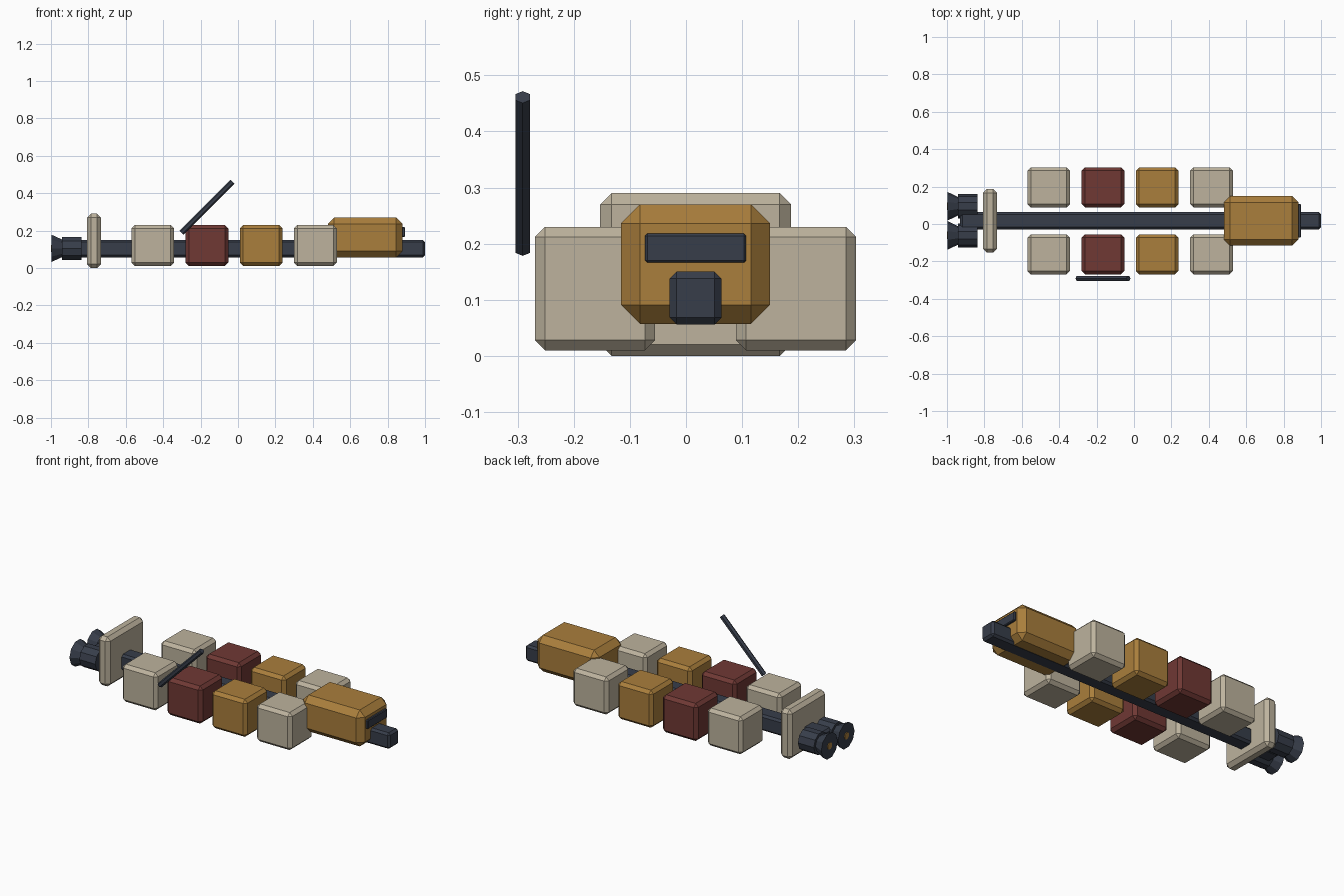
import bpy
from math import radians

cube = bpy.data.objects.get("Cube")
if cube:
    bpy.data.objects.remove(cube, do_unlink=True)

MID = 0.017  # y of the centre line


def material(name, rgb):
    m = bpy.data.materials.new(name)
    m.use_nodes = True
    m.diffuse_color = (*rgb, 1)
    bsdf = next(n for n in m.node_tree.nodes if n.type == "BSDF_PRINCIPLED")
    bsdf.inputs["Base Color"].default_value = (*rgb, 1)
    return m


beige = material("beige", (0.51, 0.45, 0.34))
ochre = material("ochre", (0.40, 0.21, 0.045))
maroon = material("maroon", (0.16, 0.04, 0.034))
dark = material("dark slate", (0.038, 0.047, 0.068))


def finish(name, mat):
    ob = bpy.context.object
    ob.name = name
    ob.data.materials.append(mat)
    return ob


def box(name, mat, low, high, bevel):
    """Chamfered box between two corners."""
    centre = [(a + b) / 2 for a, b in zip(low, high)]
    bpy.ops.mesh.primitive_cube_add(size=1, location=centre)
    ob = finish(name, mat)
    for v in ob.data.vertices:
        v.co = [c * (b - a) for c, a, b in zip(v.co, low, high)]
    mod = ob.modifiers.new("chamfer", "BEVEL")
    mod.width = bevel
    mod.segments = 1
    return ob


def tube(name, mat, x0, x1, r0, r1, y, z, sides=10):
    """Faceted cone or cylinder along x, from x0 (r0) to x1 (r1)."""
    bpy.ops.mesh.primitive_cone_add(
        vertices=sides, radius1=r0, radius2=r1, depth=x1 - x0,
        location=((x0 + x1) / 2, y, z), rotation=(0, radians(90), 0))
    return finish(name, mat)


# Spine and cabin
box("spine", dark, (-0.93, MID - 0.046, 0.056), (1, MID + 0.046, 0.15), 0.012)
box("cabin", ochre, (0.48, MID - 0.133, 0.057), (0.88, MID + 0.133, 0.27), 0.034)
box("cabin_window", dark, (0.87, MID - 0.09, 0.166), (0.893, MID + 0.09, 0.218), 0.004)

# Cargo containers in two rows
for i, mat in enumerate((beige, maroon, ochre, beige)):
    x = -0.456 + 0.29 * i
    for side, label in ((-1, "right"), (1, "left")):
        y = MID + side * 0.179
        box(f"container_{label}_{i + 1}", mat,
            (x - 0.114, y - 0.107, 0.01), (x + 0.114, y + 0.107, 0.23), 0.018)

# Shield plate in front of the engines
box("shield_plate", beige, (-0.807, MID - 0.17, 0), (-0.733, MID + 0.17, 0.29), 0.02)

# Twin engines with flared nozzles
for side, label in ((-1, "right"), (1, "left")):
    y = MID + side * 0.078
    tube(f"engine_{label}", dark, -0.94, -0.837, 0.065, 0.065, y, 0.105)
    tube(f"nozzle_{label}", dark, -0.996, -0.9, 0.076, 0.03, y, 0.105)
    tube(f"nozzle_glow_{label}", ochre, -1, -0.99, 0.02, 0.02, y, 0.105)

# Slanted antenna
bpy.ops.mesh.primitive_cylinder_add(
    vertices=6, radius=0.015, depth=0.385,
    location=(-0.166, -0.291, 0.325), rotation=(0, radians(45), 0))
antenna = finish("antenna", dark)
for v in antenna.data.vertices:  # turn the hexagon so a corner points up
    v.co.x, v.co.y = v.co.y, -v.co.x
